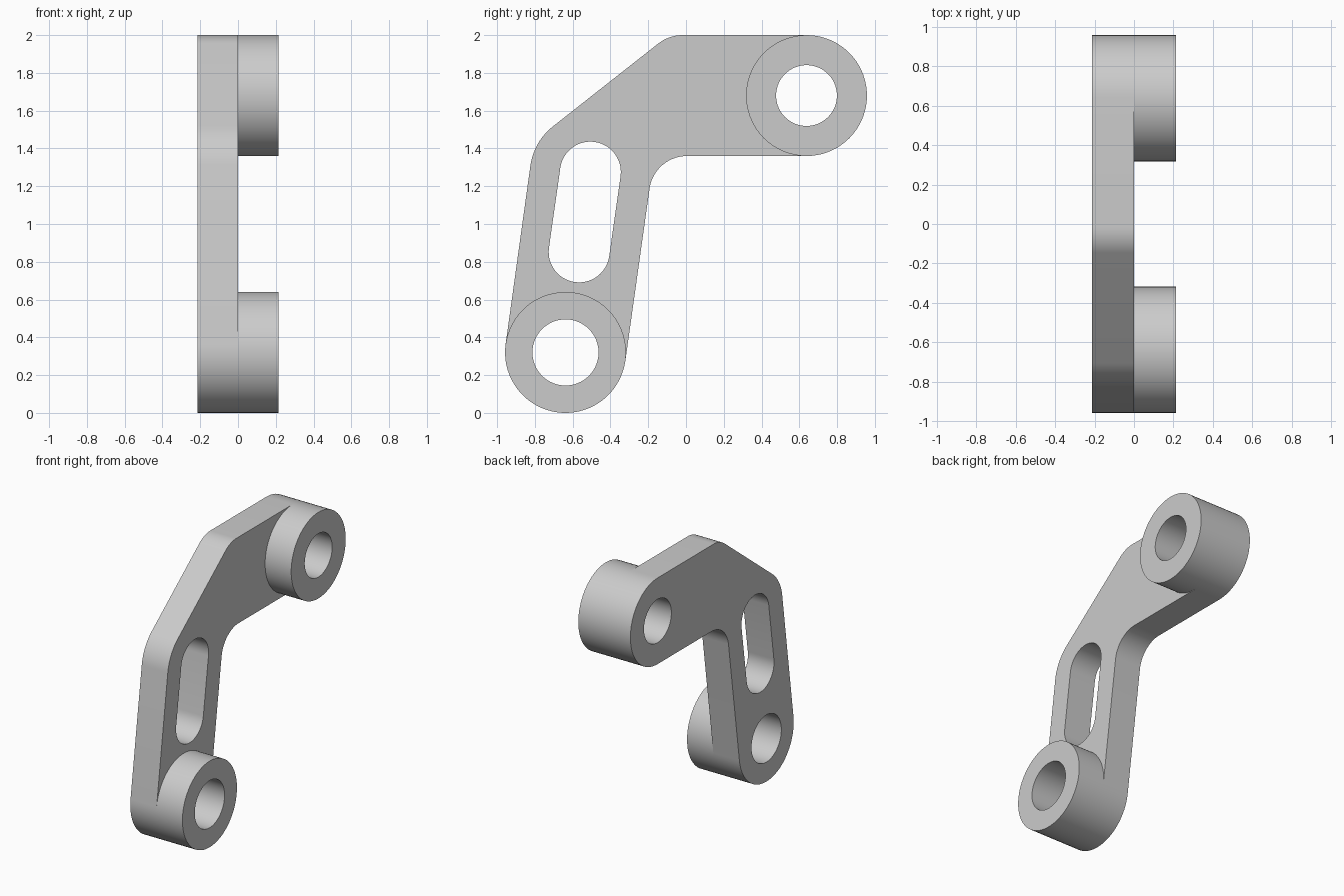
import bpy, bmesh, math
from mathutils import Vector

if "Cube" in bpy.data.objects:
    bpy.data.objects.remove(bpy.data.objects["Cube"], do_unlink=True)

HALF = 0.214                      # plate thickness, and boss height above it
R = 0.32                          # boss radius
SEG = 72
TILT = math.radians(8)            # lean of the lower arm
LOW, HIGH = Vector((-0.638, 0.32)), Vector((0.638, 1.68))


def arc(c, r, start, sweep, n):
    return [c + r * Vector((math.cos(start + sweep * i / n), math.sin(start + sweep * i / n)))
            for i in range(n + 1)]


def fillet(a, p, b, r, n=14):
    """Rounded corner at p between the lines to a and b."""
    u, v = (a - p).normalized(), (b - p).normalized()
    half = u.angle(v) / 2
    c = p + (u + v).normalized() * (r / math.sin(half))
    s, e = p + u * (r / math.tan(half)) - c, p + v * (r / math.tan(half)) - c
    a0 = math.atan2(s.y, s.x)
    turn = (math.atan2(e.y, e.x) - a0 + math.pi) % (2 * math.pi) - math.pi
    return arc(c, r, a0, turn, n)


bm = bmesh.new()


def loop_verts(points):
    return [bm.verts.new((-HALF, p.x, p.y)) for p in points]


def loop_edges(points):
    vs = loop_verts(points)
    return [bm.edges.new((vs[i - 1], vs[i])) for i in range(len(vs))]


# Web between the bosses, with the slot left open
side = Vector((math.cos(TILT), -math.sin(TILT)))
along = Vector((math.sin(TILT), math.cos(TILT)))
left, right = LOW - R * side, LOW + R * side
top, under = HIGH + Vector((0, R)), HIGH - Vector((0, R))
elbow, peak = Vector((-0.806, 1.437)), Vector((-0.09, 2.0))
crook = right + along * ((under.y - right.y) / along.y)
outline = fillet(left, elbow, peak, 0.32) + fillet(elbow, peak, top, 0.21)
outline += arc(HIGH, R, math.pi / 2, math.pi, SEG // 2)
outline += fillet(under, crook, right, 0.2)
outline += arc(LOW, R, -TILT, math.pi, SEG // 2)
slot_top, slot_low = Vector((-0.506, 1.275)), Vector((-0.566, 0.852))
slot = arc(slot_top, 0.161, -TILT, math.pi, 28) + arc(slot_low, 0.161, math.pi - TILT, math.pi, 28)
bmesh.ops.triangle_fill(bm, edges=loop_edges(outline) + loop_edges(slot),
                        use_beauty=True, normal=(1, 0, 0))

# Rings around the two bores
for centre, bore, start in ((LOW, 0.175, -TILT), (HIGH, 0.161, math.pi / 2)):
    outer = loop_verts(arc(centre, R, start, 2 * math.pi, SEG)[:-1])
    inner = loop_verts(arc(centre, bore, start, 2 * math.pi, SEG)[:-1])
    for i in range(SEG):
        bm.faces.new((outer[i - 1], outer[i], inner[i], inner[i - 1]))
bmesh.ops.remove_doubles(bm, verts=bm.verts[:], dist=0.0005)
bmesh.ops.recalc_face_normals(bm, faces=bm.faces[:])


def extrude(faces):
    new = bmesh.ops.extrude_face_region(bm, geom=faces)["geom"]
    bmesh.ops.translate(bm, vec=(HALF, 0, 0),
                        verts=[g for g in new if isinstance(g, bmesh.types.BMVert)])


# Thicken the whole plate, then raise the rings into bosses
extrude(bm.faces[:])
extrude([f for f in bm.faces
         if len(f.verts) == 4 and all(abs(v.co.x) < 0.001 for v in f.verts)])
bmesh.ops.recalc_face_normals(bm, faces=bm.faces[:])

mesh = bpy.data.meshes.new("bracket_arm")
bm.to_mesh(mesh)
bm.free()
arm = bpy.data.objects.new("bracket_arm", mesh)
bpy.context.collection.objects.link(arm)

# Plain grey metal
grey = bpy.data.materials.new("plain_grey")
grey.use_nodes = True
colour = (0.6, 0.6, 0.6, 1)
grey.diffuse_color = colour
next(n for n in grey.node_tree.nodes
     if n.type == "BSDF_PRINCIPLED").inputs["Base Color"].default_value = colour
mesh.materials.append(grey)

bpy.ops.object.select_all(action="DESELECT")
arm.select_set(True)
bpy.context.view_layer.objects.active = arm
bpy.ops.object.shade_smooth_by_angle(angle=math.radians(30))
